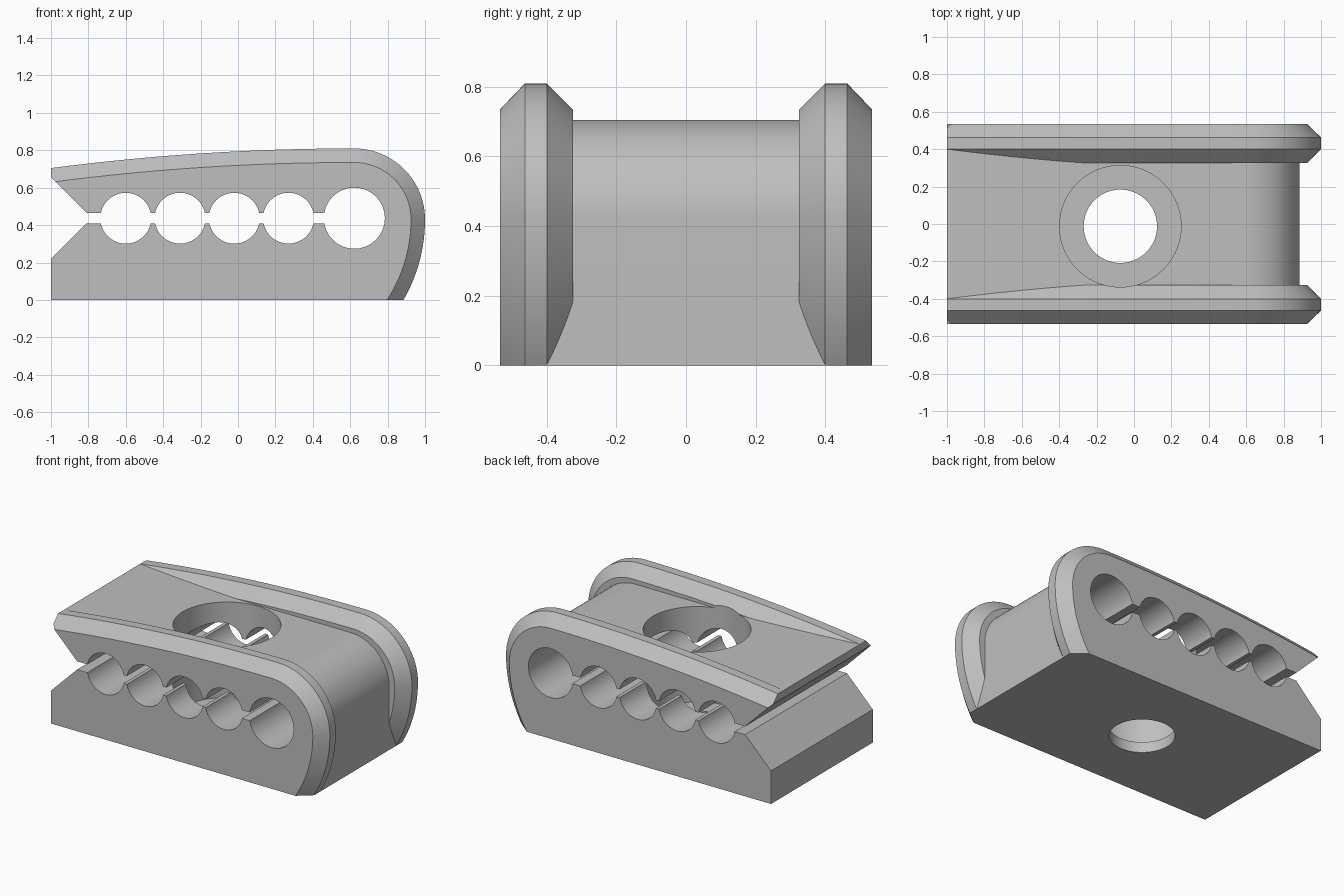
import bpy, bmesh
from math import sin, cos, pi, asin

cube = bpy.data.objects.get("Cube")
if cube:
    bpy.data.objects.remove(cube, do_unlink=True)

grey = bpy.data.materials.new("plain_grey")
grey.use_nodes = True
colour = (0.52, 0.52, 0.52, 1)
grey.diffuse_color = colour
grey.node_tree.nodes["Principled BSDF"].inputs["Base Color"].default_value = colour


def loft(name, rings):
    """Closed solid skinned through rings of (y, [(x, z), ...])."""
    bm = bmesh.new()
    loops = [[bm.verts.new((x, y, z)) for x, z in pts] for y, pts in rings]
    n = len(loops[0])
    for a, b in zip(loops, loops[1:]):
        for i in range(n):
            j = (i + 1) % n
            bm.faces.new((a[i], a[j], b[j], b[i]))
    bm.faces.new(loops[0])
    bm.faces.new(loops[-1])
    bmesh.ops.recalc_face_normals(bm, faces=bm.faces)
    mesh = bpy.data.meshes.new(name)
    bm.to_mesh(mesh)
    bm.free()
    mesh.materials.append(grey)
    obj = bpy.data.objects.new(name, mesh)
    bpy.context.collection.objects.link(obj)
    return obj


def prism(name, pts, half=1.0):
    return loft(name, [(-half, pts), (half, pts)])


def arc(cx, cz, r, start, end, steps):
    return [(cx + r * cos(start + (end - start) * i / steps),
             cz + r * sin(start + (end - start) * i / steps)) for i in range(steps + 1)]


def cylinder(name, x, y, r, z0, z1):
    bpy.ops.mesh.primitive_cylinder_add(vertices=96, radius=r, depth=z1 - z0,
                                        location=(x, y, (z0 + z1) / 2))
    obj = bpy.context.object
    obj.name = name
    obj.data.materials.append(grey)
    return obj


def combine(target, tool, operation):
    mod = target.modifiers.new(tool.name, "BOOLEAN")
    mod.operation, mod.object, mod.solver = operation, tool, "EXACT"
    bpy.context.view_layer.objects.active = target
    bpy.ops.object.modifier_apply(modifier=mod.name)
    bpy.data.objects.remove(tool, do_unlink=True)


def rim_profile(inset):
    """Long crowned top, round nose and tapering front, moved inwards."""
    top_r, nose_r, chin_r = 12.55, 0.38, 0.861
    lean = asin(1.7 / top_r)
    tuck = asin(0.53 / chin_r)
    pts = arc(0.62, 0.81 - top_r, top_r - inset, pi / 2 + lean, pi / 2, 24)
    pts += arc(0.62, 0.43, nose_r - inset, pi / 2, 0, 32)[1:]
    pts += arc(1 - chin_r, 0.43, chin_r - inset, 0, -tuck, 16)[1:]
    return pts + [(-1.08, -0.1)]


# Central core with a rounded nose, slightly oversized at back and base
core_pts = [(-1.04, -0.04), (-1.04, 0.705)]
core_pts += arc(0.60, 0.42, 0.285, pi / 2, 0, 32) + [(0.885, -0.04)]
body = prism("clamp_body", core_pts, 0.43)

# Chamfered side flanges
for side in (-1, 1):
    rings = [(side * y, rim_profile(d)) for y, d in
             ((0.325, 0.075), (0.40, 0), (0.463, 0), (0.535, 0.075))]
    combine(body, loft("side_flange", rings), "UNION")

# Trim the base and the open end flat
combine(body, prism("trim_block", [(-1, 0), (2, 0), (2, 2), (-1, 2)]), "INTERSECT")

# Flared throat and narrow slot
combine(body, prism("throat_cutter", [(-1.2, 0.02), (-0.81, 0.41), (0.6, 0.41),
                                      (0.6, 0.465), (-0.81, 0.465), (-1.2, 0.855)]), "DIFFERENCE")

# Row of cross holes ending in a larger one
for x, r in [(-0.60 + 0.29 * i, 0.136) for i in range(4)] + [(0.622, 0.163)]:
    circle = arc(x, 0.437, r, 0, 2 * pi, 64)[:-1]
    combine(body, prism("hole_cutter", circle), "DIFFERENCE")

# Counterbored vertical bolt hole
combine(body, cylinder("counterbore_cutter", -0.073, -0.012, 0.325, 0.07, 1.2), "DIFFERENCE")
combine(body, cylinder("bolt_hole_cutter", -0.073, -0.012, 0.196, -0.2, 0.3), "DIFFERENCE")

# Smooth curved walls, crisp corners
bpy.ops.object.select_all(action="DESELECT")
body.select_set(True)
bpy.context.view_layer.objects.active = body
bpy.ops.object.shade_smooth_by_angle(angle=0.4)
